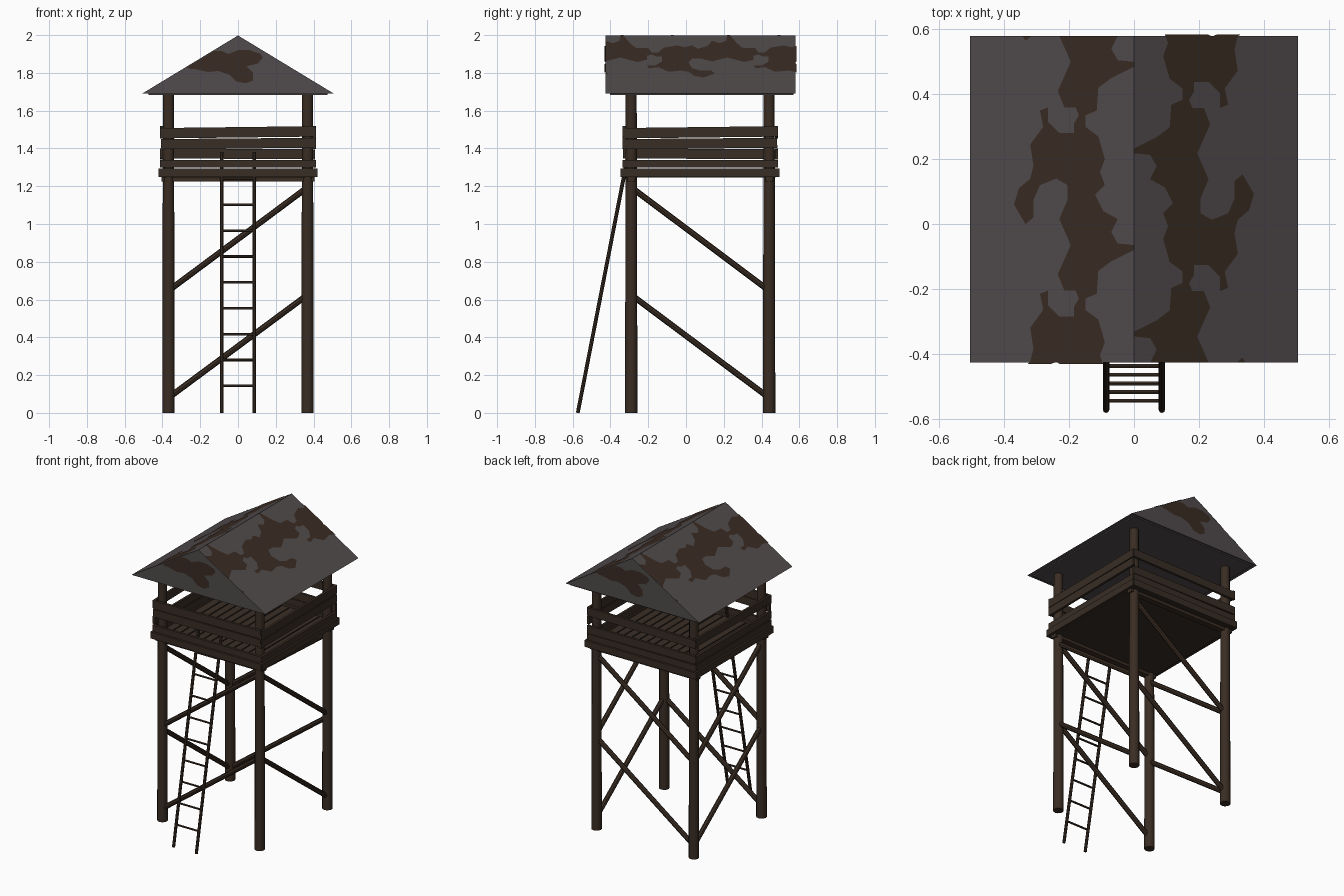
import bpy, bmesh, math
from mathutils import Vector, Matrix

if "Cube" in bpy.data.objects:
    bpy.data.objects.remove(bpy.data.objects["Cube"])

CY = 0.075            # tower centre in y
PX, PY = 0.368, 0.365  # post offsets from the centre


def material(name, rgb):
    m = bpy.data.materials.new(name)
    m.diffuse_color = (*rgb, 1)
    m.use_nodes = True
    m.node_tree.nodes["Principled BSDF"].inputs["Base Color"].default_value = m.diffuse_color
    return m


WOOD = material("dark_wood", (0.042, 0.026, 0.017))
PLANK = material("plank_wood", (0.040, 0.027, 0.018))
SLATE = material("grey_roof", (0.082, 0.070, 0.072))
RUST = material("rust_brown", (0.042, 0.025, 0.017))


def finish(bm, name, mat):
    me = bpy.data.meshes.new(name)
    bm.to_mesh(me)
    bm.free()
    me.materials.append(mat)
    ob = bpy.data.objects.new(name, me)
    bpy.context.collection.objects.link(ob)
    return ob


def box(name, lo, hi, mat, tilt=0.0, axis='Y'):
    lo, hi = Vector(lo), Vector(hi)
    bm = bmesh.new()
    bmesh.ops.create_cube(bm, size=1)
    bmesh.ops.scale(bm, vec=hi - lo, verts=bm.verts)
    bmesh.ops.rotate(bm, matrix=Matrix.Rotation(tilt, 3, axis), verts=bm.verts)
    bmesh.ops.translate(bm, vec=(lo + hi) / 2, verts=bm.verts)
    return finish(bm, name, mat)


def pole(name, a, b, r1, r2, sides, mat):
    a, b = Vector(a), Vector(b)
    d = b - a
    bm = bmesh.new()
    bmesh.ops.create_cone(bm, cap_ends=True, segments=sides, radius1=r1, radius2=r2, depth=d.length)
    bmesh.ops.transform(bm, verts=bm.verts,
                        matrix=Matrix.Translation((a + b) / 2) @ d.to_track_quat('Z', 'Y').to_matrix().to_4x4())
    for f in bm.faces:
        f.smooth = len(f.verts) == 4 and sides > 8
    return finish(bm, name, mat)


# Corner posts
for sx in (-1, 1):
    for sy in (-1, 1):
        x, y = sx * PX, CY + sy * PY
        pole("corner_post", (x, y, 0), (x, y, 1.70), 0.033, 0.029, 12, WOOD)

# Diagonal braces, two per side
for lo, hi in ((0.08, 0.625), (0.647, 1.194)):
    for s in (-1, 1):
        y = CY + s * PY
        pole("cross_brace", (-PX, y, lo), (PX, y, hi), 0.016, 0.016, 8, WOOD)
        pole("side_brace", (s * PX, CY - PY, hi), (s * PX, CY + PY, lo), 0.016, 0.016, 8, WOOD)

# Floor: underside slab, planks, joists and rim beams
box("floor_slab", (-0.40, CY - 0.40, 1.245), (0.40, CY + 0.40, 1.258), PLANK)
N = 14
for i in range(N):
    x = -0.40 + 0.8 * i / N
    box("floor_plank", (x + 0.004, CY - 0.40, 1.256), (x + 0.8 / N - 0.004, CY + 0.40, 1.275), PLANK)
for s in (-1, 1):
    y = CY + s * PY
    box("floor_joist", (-0.405, y - 0.02, 1.225), (0.405, y + 0.02, 1.25), WOOD)
    y = CY + s * 0.41
    box("rim_beam", (-0.418, y - 0.011, 1.25), (0.418, y + 0.011, 1.295), PLANK)
    box("rim_beam", (s * 0.41 - 0.011, CY - 0.418, 1.25), (s * 0.41 + 0.011, CY + 0.418, 1.295), PLANK)

# Railing boards, slightly crooked; front and right differ from back and left
for s in (-1, 1):
    for side in ("x", "y"):
        near = (side == "y" and s < 0) or (side == "x" and s > 0)
        rows = ((1.458, 1.513), (1.400, 1.453), (1.298, 1.340)) if near else \
               ((1.458, 1.513), (1.345, 1.398), (1.298, 1.340))
        for k, (z0, z1) in enumerate(rows):
            t = (0.012, 0.008, 0.0)[k] if near else (0.012, -0.006, 0.0)[k]
            o = s * 0.404
            if side == "y":
                box("railing_board", (-0.408, CY + o - 0.008, z0), (0.408, CY + o + 0.008, z1), PLANK, -t, 'Y')
            else:
                box("railing_board", (o - 0.008, CY - 0.408, z0), (o + 0.008, CY + 0.408, z1), PLANK, t, 'X')

# Ladder
def ladder_y(z):
    return -0.573 + 0.195 * z


for s in (-1, 1):
    pole("ladder_rail", (s * 0.086, ladder_y(0), 0), (s * 0.086, ladder_y(1.38), 1.38), 0.010, 0.010, 8, WOOD)
for i in range(9):
    z = 0.143 + 0.137 * i
    pole("ladder_rung", (-0.086, ladder_y(z), z), (0.086, ladder_y(z), z), 0.007, 0.007, 6, WOOD)

# Roof: closed gable prism with a thin ceiling board
HALF, EAVE, TOP, Y0, Y1 = 0.505, 1.692, 1.998, -0.427, 0.58
bm = bmesh.new()
ends = [[bm.verts.new(p) for p in ((-HALF, y, EAVE), (HALF, y, EAVE), (0, y, TOP))] for y in (Y0, Y1)]
bm.faces.new(ends[0])
bm.faces.new(ends[1][::-1])
for i in range(3):
    j = (i + 1) % 3
    bm.faces.new((ends[0][j], ends[0][i], ends[1][i], ends[1][j]))
bmesh.ops.recalc_face_normals(bm, faces=bm.faces)
finish(bm, "gable_roof", SLATE)
box("ceiling_board", (-0.475, Y0 + 0.025, 1.684), (0.475, Y1 - 0.01, 1.694), SLATE)

# Rust patches: outline repeats along the slope (hundredths: out from ridge, y)
PATCH = [(5, 58), (7, 54), (5, 50.5), (0, 50), (0, 48.5), (7, 45), (11, 42), (11.5, 35), (15, 33.5), (15, 30),
         (11, 27), (9, 20), (10.5, 16), (9, 12), (12, 9), (9.5, 4), (5, 1.5),
         (23, 1.5), (20.5, 7.5), (20.5, 12), (24, 14), (29, 12), (31, 7.5), (31, 2), (33.5, 0), (37, 6),
         (35.5, 11), (32, 14), (31, 18), (32, 24.5), (28, 30), (29, 35), (26.5, 36), (26.5, 31.5), (23, 28),
         (18.5, 28), (18.5, 31), (17, 33.5), (18, 36), (21.5, 36), (23.5, 41), (19.5, 50), (23, 58)]
GABLE = [(-27, 183), (-13, 191.5), (-8.5, 191.5), (-5, 190), (0, 192), (6, 192), (12, 190), (13, 188),
         (10.5, 185), (4.5, 183.5), (8, 180), (8, 176), (4, 174.5), (-1, 175.5), (-4.5, 179),
         (-10.5, 181), (-16, 180.5), (-20, 182), (-25, 182)]


def patch(name, outlines, up, half_turn):
    bm = bmesh.new()
    for pts in outlines:
        bm.faces.new([bm.verts.new(p) for p in pts])
    bmesh.ops.triangulate(bm, faces=bm.faces[:])
    for y, n in ((Y0 - 0.005, -1), (Y1, 1)):  # trim at the roof ends
        bmesh.ops.bisect_plane(bm, geom=bm.verts[:] + bm.edges[:] + bm.faces[:],
                               plane_co=(0, y, 0), plane_no=(0, n, 0), clear_outer=True)
    for f in bm.faces:
        f.normal_update()
        if f.normal.dot(up) < 0:
            f.normal_flip()
    if half_turn:
        bmesh.ops.rotate(bm, cent=(0, (Y0 + Y1) / 2, 0), matrix=Matrix.Rotation(math.pi, 3, 'Z'), verts=bm.verts)
    finish(bm, name, RUST)


slope = (TOP - EAVE) / HALF
for turn in (False, True):
    patch("roof_rust", [[(-u / 100, v / 100 + 0.565 * k, TOP + 0.002 - slope * u / 100) for u, v in PATCH]
                        for k in (-1, 0, 1)], Vector((-slope, 0, 1)), turn)
    patch("gable_rust", [[(x / 100, Y0 - 0.002, z / 100) for x, z in GABLE]], Vector((0, -1, 0)), turn)
